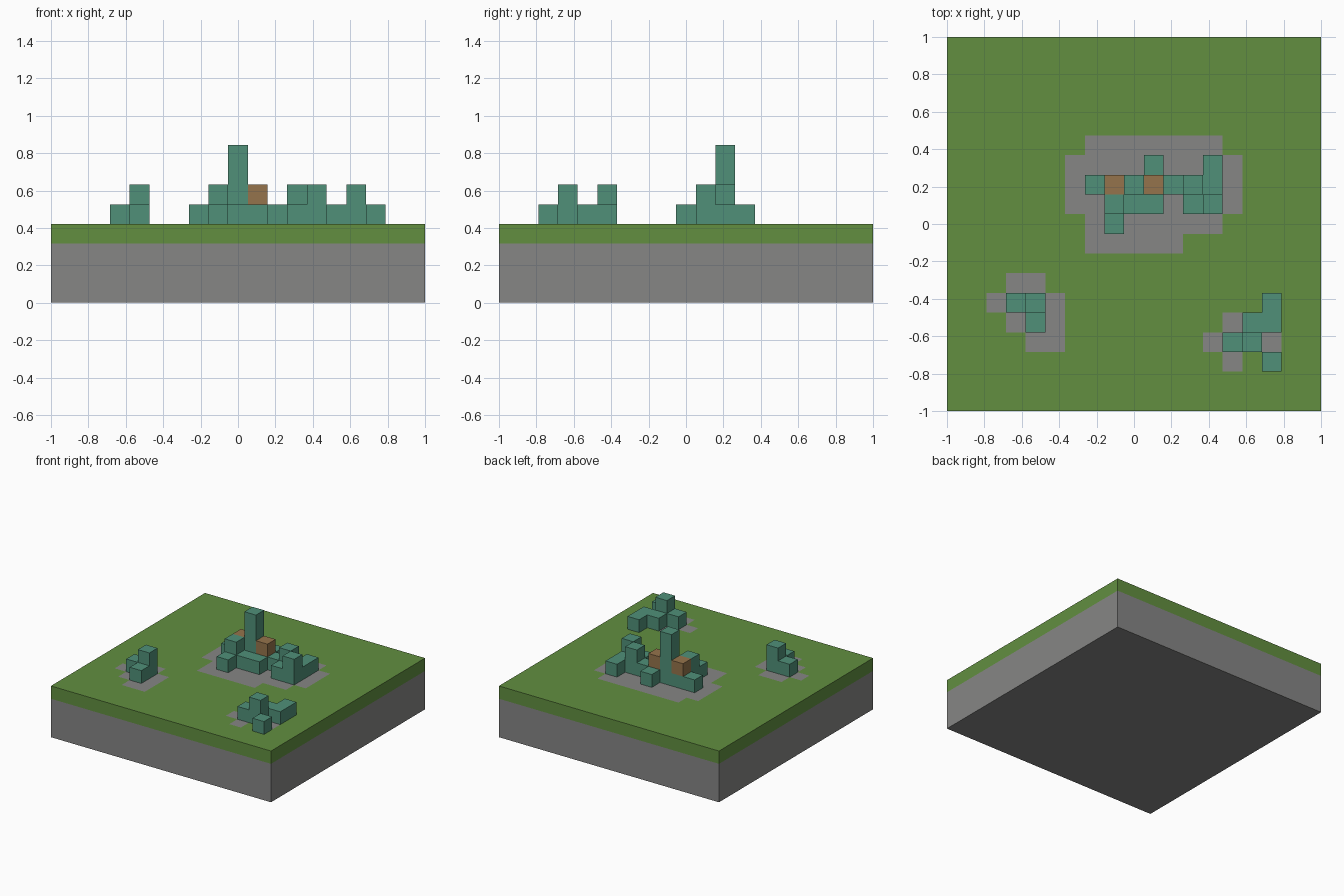
import bpy, bmesh
from mathutils import Vector

N = 19                 # cells along each side
S = 2 / N              # size of one cell
R = N // 2

cube = bpy.data.objects.get("Cube")
if cube:
    bpy.data.objects.remove(cube, do_unlink=True)


def material(name, rgb):
    m = bpy.data.materials.new(name)
    m.use_nodes = True
    m.diffuse_color = (*rgb, 1)
    m.node_tree.nodes["Principled BSDF"].inputs["Base Color"].default_value = (*rgb, 1)
    return m


grass = material("grass_green", (0.122, 0.275, 0.051))
stone = material("stone_grey", (0.24, 0.24, 0.235))
teal = material("weathered_teal", (0.08, 0.28, 0.19))
brown = material("copper_brown", (0.30, 0.175, 0.072))

DIRS = [Vector(d) for d in ((1, 0, 0), (-1, 0, 0), (0, 1, 0), (0, -1, 0), (0, 0, 1), (0, 0, -1))]


def key(v):
    return tuple(round(c) for c in v)


def build_cells(name, cells, solid, mats, pick):
    """Cell blocks showing only the faces not covered by another solid cell."""
    bm = bmesh.new()
    for cell in sorted(cells):
        for n in DIRS:
            if key(Vector(cell) + n) in solid:
                continue
            u = Vector((n.y, n.z, n.x))
            v = n.cross(u)
            mid = Vector(cell) + Vector((0, 0, 0.5)) + n / 2
            quad = [bm.verts.new((mid + (u * a + v * b) / 2) * S)
                    for a, b in ((-1, -1), (1, -1), (1, 1), (-1, 1))]
            bm.faces.new(quad).material_index = pick(cell, n)
    bmesh.ops.remove_doubles(bm, verts=bm.verts, dist=S / 100)
    me = bpy.data.meshes.new(name)
    bm.to_mesh(me)
    bm.free()
    for m in mats:
        me.materials.append(m)
    ob = bpy.data.objects.new(name, me)
    bpy.context.collection.objects.link(ob)
    return ob


def patch(rows):
    """Ground cells from (row, first column, last column) spans."""
    return {(x, y) for y, a, b in rows for x in range(a, b + 1)}


# Bare stone patches in the turf
bare = patch([(4, -2, 4), (3, -3, 5), (2, -3, 5), (1, -3, 5), (0, -2, 4), (-1, -2, 2)])
bare |= patch([(-3, -6, -5), (-4, -7, -4), (-5, -6, -4), (-6, -5, -4)])
bare |= patch([(-4, 7, 7), (-5, 5, 7), (-6, 4, 7), (-7, 5, 5), (-7, 7, 7)])

# Ruins: ground column -> height in cells
ruins = {
    "main_ruin": {(1, 3): 1, (4, 3): 1, (-2, 2): 1, (-1, 2): 2, (0, 2): 4, (1, 2): 2,
                  (2, 2): 1, (3, 2): 2, (4, 2): 1, (-1, 1): 2, (0, 1): 1, (1, 1): 1,
                  (3, 1): 1, (4, 1): 2, (-1, 0): 1},
    "left_front_ruin": {(7, -4): 1, (6, -5): 1, (7, -5): 1, (5, -6): 1, (6, -6): 2, (7, -7): 1},
    "right_front_ruin": {(-6, -4): 1, (-5, -4): 2, (-5, -5): 1},
}
copper = {(-1, 2, 5), (1, 2, 5)}

blocks = {name: {(x, y, 4 + k) for (x, y), h in cols.items() for k in range(h)}
          for name, cols in ruins.items()}
span = range(-R, R + 1)
turf = {(x, y, 3) for x in span for y in span}
solid = turf.union(*blocks.values()) | {(x, y, 2) for x in span for y in span}

# Turf layer with its bare patches
build_cells("turf", turf, solid, [grass, stone],
            lambda c, n: int(n.z > 0 and c[:2] in bare))

# Ruin blocks
for name, cells in blocks.items():
    mats = [teal, brown] if cells & copper else [teal]
    build_cells(name, cells, solid, mats, lambda c, n: int(c in copper))

# Stone slab under the turf, open where the turf covers it
bm = bmesh.new()
bmesh.ops.create_cube(bm, size=1)
bmesh.ops.delete(bm, geom=[f for f in bm.faces if f.normal.z > 0.5], context="FACES_ONLY")
for v in bm.verts:
    v.co = (v.co.x * 2, v.co.y * 2, (v.co.z + 0.5) * 3 * S)
mesh = bpy.data.meshes.new("stone_slab")
bm.to_mesh(mesh)
bm.free()
mesh.materials.append(stone)
bpy.context.collection.objects.link(bpy.data.objects.new("stone_slab", mesh))
